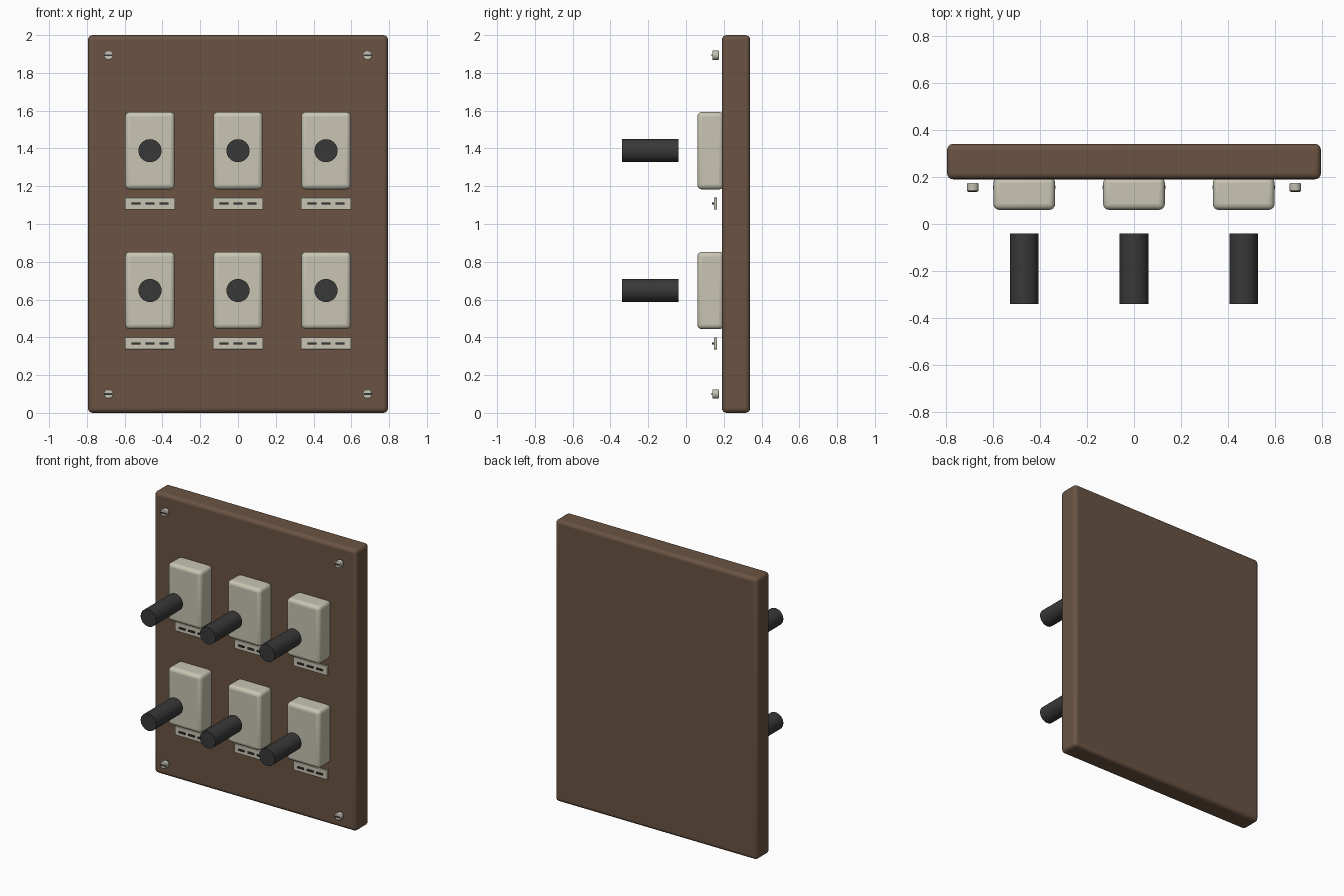
import bpy
import math

if "Cube" in bpy.data.objects:
    bpy.data.objects.remove(bpy.data.objects["Cube"], do_unlink=True)


def material(name, rgb):
    mat = bpy.data.materials.new(name)
    mat.use_nodes = True
    mat.diffuse_color = (*rgb, 1)
    mat.node_tree.nodes["Principled BSDF"].inputs["Base Color"].default_value = (*rgb, 1)
    return mat


BROWN = material("brown board", (0.145, 0.088, 0.056))
CREAM = material("cream plastic", (0.58, 0.56, 0.45))
BLACK = material("black rubber", (0.04, 0.04, 0.04))
METAL = material("pale metal", (0.55, 0.53, 0.45))


def finish(obj, name, mat, bevel, segments):
    obj.name = name
    obj.data.materials.append(mat)
    bpy.ops.object.transform_apply(location=False, rotation=True, scale=True)
    if bevel:
        mod = obj.modifiers.new("rounded edges", "BEVEL")
        mod.width = bevel
        mod.segments = segments
        mod.limit_method = "ANGLE"
    bpy.ops.object.shade_smooth_by_angle(angle=math.radians(40))
    return obj


def box(name, mat, x, z, width, height, front, back, bevel=0, segments=3):
    bpy.ops.mesh.primitive_cube_add(size=1, location=(x, (front + back) / 2, z))
    obj = bpy.context.object
    obj.scale = (width, back - front, height)
    return finish(obj, name, mat, bevel, segments)


def rod(name, mat, x, z, radius, front, back, bevel=0):
    bpy.ops.mesh.primitive_cylinder_add(
        vertices=32, radius=radius, depth=back - front,
        location=(x, (front + back) / 2, z), rotation=(math.pi / 2, 0, 0))
    return finish(bpy.context.object, name, mat, bevel, 2)


# Backing board
box("board", BROWN, 0, 1, 1.588, 2, 0.19, 0.34, 0.025, 4)

# Two rows of switches, each with a housing, a floating handle and a label plate
for row, z in (("upper", 1.388), ("lower", 0.648)):
    for column, x in (("right", -0.466), ("middle", 0), ("left", 0.466)):
        tag = f"{row}_{column}"
        box(f"housing_{tag}", CREAM, x, z, 0.262, 0.41, 0.06, 0.2, 0.025, 4)
        rod(f"handle_{tag}", BLACK, x, z, 0.061, -0.34, -0.04)
        plate_z = z - 0.28
        box(f"label_plate_{tag}", CREAM, x, plate_z, 0.266, 0.064, 0.147, 0.165, 0.003, 2)
        for i in (-1, 0, 1):
            box(f"label_dash_{tag}_{i + 2}", BLACK, x + i * 0.074, plate_z,
                0.047, 0.011, 0.138, 0.148)

# Corner screws with slots
for side, x in (("right", -0.685), ("left", 0.685)):
    for level, z in (("bottom", 0.1), ("top", 1.893)):
        rod(f"screw_{level}_{side}", METAL, x, z, 0.025, 0.139, 0.174, 0.004)
        box(f"screw_slot_{level}_{side}", BLACK, x, z, 0.042, 0.008, 0.135, 0.142)
